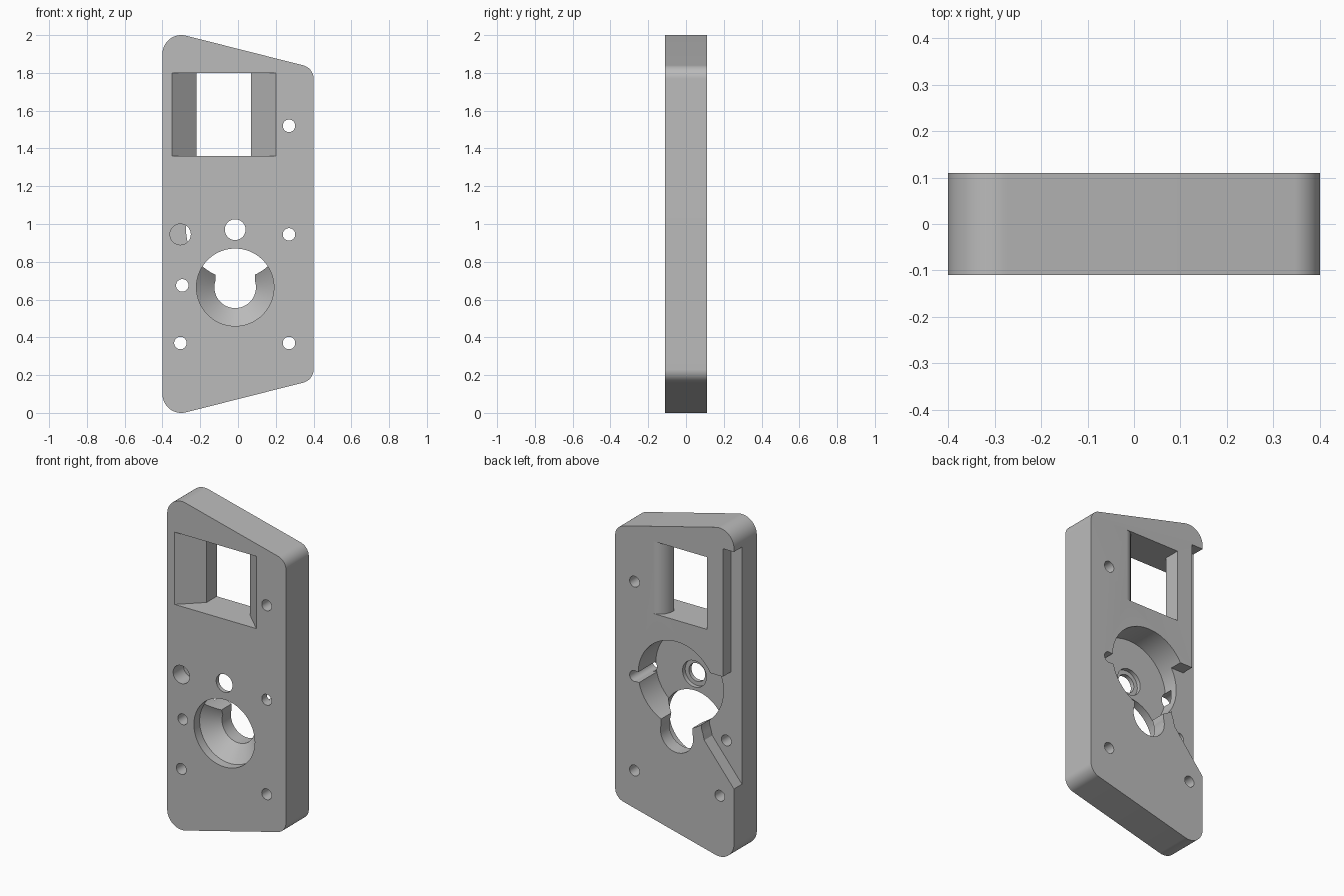
import bpy, bmesh, math
from mathutils import Vector
from mathutils.geometry import convex_hull_2d

cube = bpy.data.objects.get("Cube")
if cube:
    bpy.data.objects.remove(cube, do_unlink=True)

SEG = 96
HALF = 0.11          # half thickness of the plate
POCKET_FLOOR = -0.06
LEDGE_FLOOR = 0.033
OUT = 0.2            # cutters run past the plate

grey = bpy.data.materials.new("light grey")
grey.use_nodes = True
colour = (0.5, 0.5, 0.5, 1)
grey.diffuse_color = colour
grey.node_tree.nodes["Principled BSDF"].inputs["Base Color"].default_value = colour


def finish(name, bm):
    bmesh.ops.recalc_face_normals(bm, faces=bm.faces[:])
    mesh = bpy.data.meshes.new(name)
    bm.to_mesh(mesh)
    bm.free()
    mesh.materials.append(grey)
    obj = bpy.data.objects.new(name, mesh)
    bpy.context.collection.objects.link(obj)
    return obj


def extrude(name, points, offset):
    """Closed outline of 3D points pushed along an offset."""
    bm = bmesh.new()
    face = bm.faces.new([bm.verts.new(p) for p in points])
    new = bmesh.ops.extrude_face_region(bm, geom=[face])["geom"]
    verts = [v for v in new if isinstance(v, bmesh.types.BMVert)]
    bmesh.ops.translate(bm, verts=verts, vec=Vector(offset))
    return finish(name, bm)


def prism(name, outline, y0, y1):
    return extrude(name, [(x, y0, z) for x, z in outline], (0, y1 - y0, 0))


def circle(cx, cz, r):
    return [(cx + r * math.cos(i * math.tau / SEG), cz + r * math.sin(i * math.tau / SEG))
            for i in range(SEG)]


def turned(name, cx, cz, profile):
    """Solid turned about a y axis from (radius, y) pairs."""
    bm = bmesh.new()
    rings = [[bm.verts.new((x, y, z)) for x, z in circle(cx, cz, r)] for r, y in profile]
    for a, b in zip(rings, rings[1:]):
        for i in range(SEG):
            j = (i + 1) % SEG
            bm.faces.new((a[i], a[j], b[j], b[i]))
    bm.faces.new(rings[0])
    bm.faces.new(rings[-1])
    return finish(name, bm)


# Plate: hull around four corner circles, symmetric about mid height
corners = []
for cx, dz, r in ((-0.3, 0.9, 0.1), (0.328, 0.77, 0.072)):
    corners += circle(cx, 1 + dz, r) + circle(cx, 1 - dz, r)
outline = [corners[i] for i in convex_hull_2d([Vector(p) for p in corners])]
plate = prism("mounting_plate", outline, -HALF, HALF)

cutters = []

# Window: splayed at the front, rounded on one rear edge
window = [(-0.35, -OUT), (-0.35, -HALF), (-0.22, 0.012), (-0.22, OUT), (0.145, OUT)]
for i in range(17):
    a = i / 16 * math.pi / 2
    window.append((0.145 - 0.075 * math.sin(a), 0.015 + 0.095 * math.cos(a)))
window += [(0.2, -HALF), (0.2, -OUT)]
cutters.append(extrude("window_cutter", [(x, y, 1.36) for x, y in window], (0, 0, 0.44)))

# Rear ledge along the right edge, widening below
ledge = [(-0.5, 1.88), (-0.325, 1.88), (-0.325, 1.1), (-0.18, 1.1),
         (-0.18, 0.75), (-0.19, 0.72), (-0.2, 0.68), (-0.5, 0.315)]
cutters.append(prism("ledge_cutter", ledge, LEDGE_FLOOR, OUT))

# Round rear pocket with a stepped shaft hole
AX = -0.015
cutters.append(turned("pocket_cutter", AX, 0.97, [(0.26, POCKET_FLOOR), (0.26, OUT)]))
cutters.append(turned("shaft_hole_cutter", AX, 0.97,
                      [(0.055, -OUT), (0.055, -0.085), (0.08, -0.085), (0.08, 0)]))

# Large front hole with lip, cone and rear bore, open to the pocket
cutters.append(turned("cone_hole_cutter", AX, 0.665,
                      [(0.205, -OUT), (0.205, -0.055), (0.11, 0.025), (0.11, OUT)]))
bridge = [(AX + sx * 0.105, z) for sx, z in ((-1, 0.69), (1, 0.69), (1, 0.9), (-1, 0.9))]
cutters.append(prism("bridge_cutter", bridge, -0.05, OUT))

# Blind front hole breaking into the pocket
cutters.append(turned("blind_hole_cutter", -0.305, 0.945, [(0.055, -OUT), (0.055, -0.01)]))

# Screw holes, one of them slotted into the pocket
for cx, cz in ((0.27, 1.52), (0.27, 0.945), (0.27, 0.37), (-0.305, 0.37), (-0.295, 0.675)):
    cutters.append(turned("screw_hole_cutter", cx, cz, [(0.033, -OUT), (0.033, OUT)]))
slot = [(0.1, 0.914), (0.27, 0.914), (0.27, 0.976), (0.1, 0.976)]
cutters.append(prism("slot_cutter", slot, -0.057, OUT))

# Cut everything out of the plate
bpy.ops.object.select_all(action="DESELECT")
plate.select_set(True)
bpy.context.view_layer.objects.active = plate
for cutter in cutters:
    cutter.hide_render = True
    mod = plate.modifiers.new(cutter.name, "BOOLEAN")
    mod.operation = "DIFFERENCE"
    mod.solver = "EXACT"
    mod.object = cutter
    bpy.ops.object.modifier_apply(modifier=mod.name)
for cutter in cutters:
    bpy.data.objects.remove(cutter, do_unlink=True)

bpy.ops.object.shade_smooth_by_angle(angle=math.radians(25))
